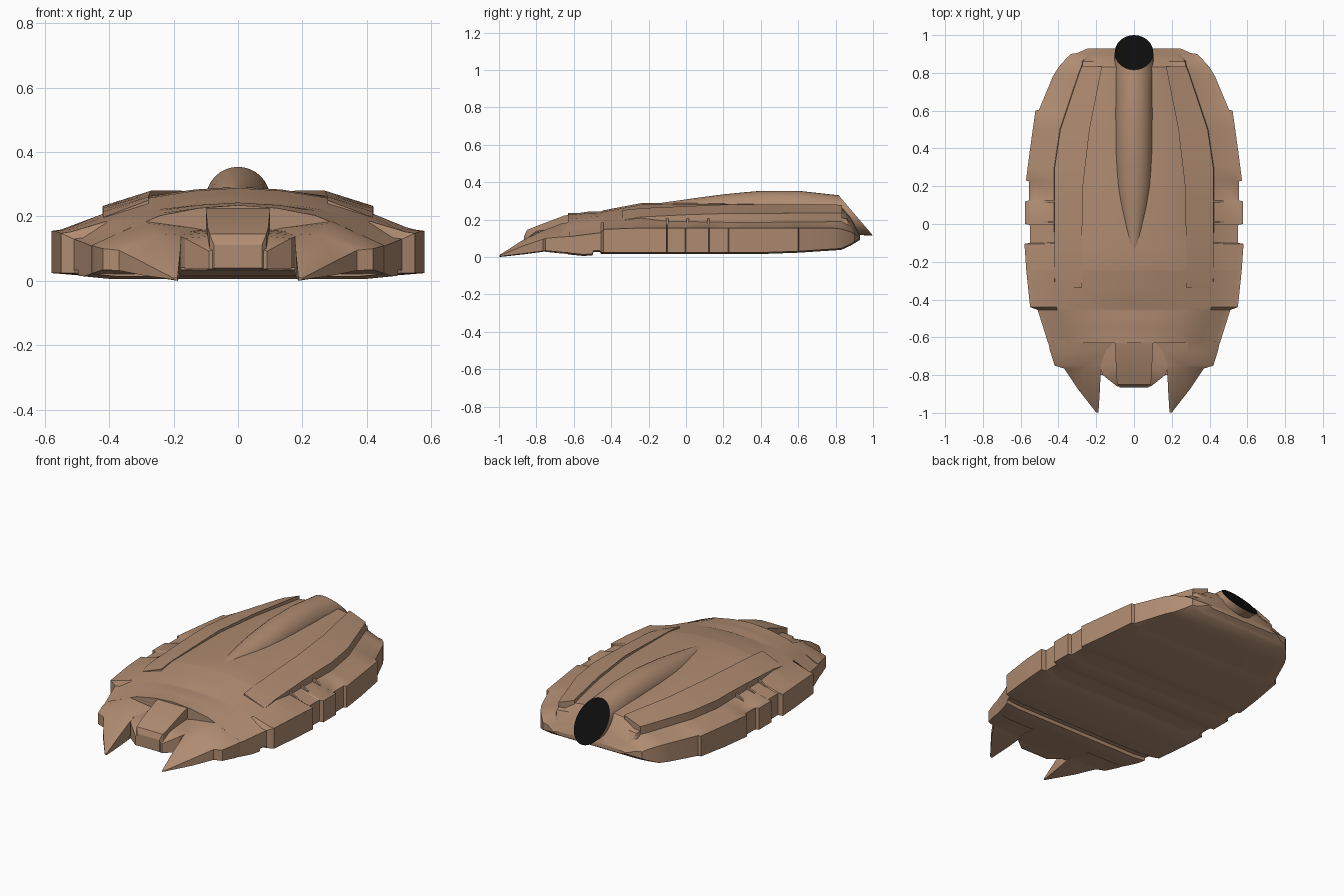
import bpy, bmesh, math

if "Cube" in bpy.data.objects:
    bpy.data.objects.remove(bpy.data.objects["Cube"])


def material(name, rgb):
    m = bpy.data.materials.new(name)
    m.diffuse_color = (*rgb, 1)
    m.use_nodes = True
    m.node_tree.nodes["Principled BSDF"].inputs["Base Color"].default_value = m.diffuse_color
    return m


TAN = material("tan hull", (0.43, 0.26, 0.165))
BLACK = material("black opening", (0.004, 0.004, 0.004))


def lerp(table, y):
    """Piecewise-linear lookup in a list of (y, value)."""
    if y <= table[0][0]:
        return table[0][1]
    for (a, u), (b, v) in zip(table, table[1:]):
        if y <= b:
            return u + (v - u) * (y - a) / (b - a)
    return table[-1][1]


def loft(name, rings, mirror=False, angle=28, black_end=False):
    """Skin a list of equal-length closed rings and cap both ends."""
    bm = bmesh.new()
    vs = [[bm.verts.new(p) for p in r] for r in rings]
    n = len(rings[0])
    for a, b in zip(vs, vs[1:]):
        for i in range(n):
            j = (i + 1) % n
            bm.faces.new((a[i], a[j], b[j], b[i]))
    bm.faces.new(vs[0])
    end = bm.faces.new(vs[-1])
    if black_end:
        end.material_index = 1
    bmesh.ops.recalc_face_normals(bm, faces=bm.faces)
    me = bpy.data.meshes.new(name)
    bm.to_mesh(me)
    bm.free()
    me.materials.append(TAN)
    me.materials.append(BLACK)
    ob = bpy.data.objects.new(name, me)
    bpy.context.collection.objects.link(ob)
    bpy.ops.object.select_all(action='DESELECT')
    ob.select_set(True)
    bpy.context.view_layer.objects.active = ob
    if mirror:
        ob.modifiers.new("mirror", 'MIRROR')
        bpy.ops.object.modifier_apply(modifier="mirror")
    bpy.ops.object.shade_smooth_by_angle(angle=math.radians(angle))
    return ob


# Hull measurements along its length
WIDTH = [(-.63, .455), (-.455, .51), (-.44, .55), (-.25, .57), (-.105, .58),
         (-.1, .55), (-.005, .552), (0, .576), (.12, .576), (.125, .555),
         (.225, .555), (.23, .572), (.4, .55), (.6, .522), (.605, .503),
         (.78, .43), (.83, .40), (.88, .355), (.9, .335), (.905, .30), (.93, .245)]
BOTTOM = [(-.63, .018), (-.55, .01), (-.5, .012), (-.495, .03), (-.46, .03),
          (-.455, .02), (.4, .02), (.6, .027), (.83, .042), (.88, .065), (.93, .095)]
RIM = [(-.63, .108), (-.455, .13), (-.44, .148), (-.25, .155), (.78, .155),
       (.83, .15), (.88, .135), (.93, .105)]
CREST = [(-.63, .235), (-.57, .236), (-.52, .243), (-.455, .243), (-.44, .25),
         (-.24, .288), (0, .292), (.5, .285), (.83, .275), (.88, .215), (.93, .118)]
INNER_X = [(-.63, .24), (-.33, .28), (.2, .27), (.5, .235), (.83, .17), (.93, .14)]
INNER_Z = [(-.63, .203), (-.52, .214), (-.44, .222), (-.24, .257), (.2, .265),
           (.83, .26), (.88, .205), (.93, .115)]
OUTER_X = [(-.63, .35), (-.44, .41), (-.33, .42), (.3, .42), (.5, .39),
           (.83, .28), (.93, .2)]
OUTER_Z = [(-.63, .158), (-.44, .185), (-.24, .208), (-.1, .192), (.3, .185),
           (.83, .19), (.88, .175), (.93, .112)]


def hull_ring(y):
    w, zb, zr = lerp(WIDTH, y), lerp(BOTTOM, y), lerp(RIM, y)
    xi, xo = lerp(INNER_X, y), lerp(OUTER_X, y)
    zi, zo, zc = lerp(INNER_Z, y), lerp(OUTER_Z, y), lerp(CREST, y)
    half = [(w * .83, zb - .004), (w, zb + .004), (w, zr), (w - .03, zr + .004),
            (xo, zo), (xi, zi), (xi * .5, zi + (zc - zi) * .72)]
    ring = [(x, y, z) for x, z in half] + [(0, y, zc)]
    return ring + [(-x, y, z) for x, z in reversed(half)]


stations = sorted({y for t in (WIDTH, BOTTOM, CREST, OUTER_X) for y, _ in t})
loft("hull", [hull_ring(y) for y in stations])

# Raised armour strips on both sides of the back
STRIP_IN = [(-.34, .25), (-.24, .261), (.1, .276), (.2, .28), (.8, .28), (.835, .278)]
STRIP_OUT = [(-.34, .197), (-.24, .214), (.0, .226), (.2, .232), (.835, .236)]


def strip_ring(y):
    xi, xo = lerp(INNER_X, y), lerp(OUTER_X, y)
    zi, zo = lerp(STRIP_IN, y), lerp(STRIP_OUT, y)
    return [(xi, y, zi), (xo, y, zo), (xo + .005, y, .15), (xi, y, .15)]


loft("armour_strip", [strip_ring(y) for y in
                      (-.34, -.24, -.1, 0, .1, .2, .3, .4, .5, .65, .8, .835)], True)

# Front prongs: (y, inner x, outer x, bottom, rim top, ridge x, ridge z, inner top)
PRONGS = [(-.998, .188, .2, 0, .008, .194, .01, .009),
          (-.87, .18, .30, .014, .06, .23, .092, .085),
          (-.765, .176, .37, .028, .095, .25, .142, .138),
          (-.75, .176, .42, .03, .1, .26, .147, .142),
          (-.67, .15, .445, .022, .107, .28, .178, .152),
          (-.62, .10, .455, .018, .11, .29, .186, .16)]
loft("front_prong", [[(a, y, zb), (b, y, zb + .004), (b, y, zr), (rx, y, rz), (a, y, zi)]
                     for y, a, b, zb, zr, rx, rz, zi in PRONGS], True)

# Snout between the prongs
SNOUT = [(-.865, .075, .04, .112), (-.85, .088, .036, .145), (-.8, .094, .035, .165),
         (-.65, .1, .033, .222), (-.6, .1, .03, .228)]
loft("snout", [[(w, y, zb), (w, y, zt), (-w, y, zt), (-w, y, zb)]
               for y, w, zb, zt in SNOUT], angle=20)

# Cheek blocks beside the snout
CHEEK = [(-.86, .07, .09, .10), (-.8, .07, .165, .14), (-.74, .07, .19, .15),
         (-.69, .07, .2, .155), (-.62, .07, .2, .16)]
loft("cheek", [[(a, y, .036), (b, y, .036), (b, y, zt - .008), (a, y, zt)]
               for y, a, b, zt in CHEEK], True)

# Floor joining snout and prongs underneath
loft("chin_floor", [[(w, y, zb), (w, y, .042), (-w, y, .042), (-w, y, zb)]
                    for y, w, zb in ((-.8, .18, .034), (-.7, .2, .022), (-.55, .2, .008))])

# Central tube, ending in a slanted black opening
TUBE = [(-.145, .008, .288), (-.1, .035, .294), (0, .06, .308), (.1, .08, .322),
        (.2, .094, .335), (.3, .097, .345), (.4, .1, .354), (.6, .1, .354),
        (.7, .1, .343), (.8, .104, .332)]
SIDES = 32
rings = [[(r * math.cos(t), y, top - r + r * math.sin(t))
          for t in (2 * math.pi * i / SIDES for i in range(SIDES))] for y, r, top in TUBE]
rings.append([(.102 * math.cos(t), .908 - .092 * math.sin(t), .222 + .108 * math.sin(t))
              for t in (2 * math.pi * i / SIDES for i in range(SIDES))])
loft("tube", rings, black_end=True)

# Rear shoulder blocks flanking the tube
loft("rear_shoulder", [[(a, y, .1), (b, y, .1), (b - .02, y, zt - .02), (a, y, zt)]
                       for y, a, b, zt in ((.8, .09, .30, .24), (.86, .1, .29, .222),
                                           (.9, .105, .26, .165), (.928, .11, .24, .112))], True)

# Small ridges across the flanks
for y in (-.1, .01, .12):
    loft("flank_ridge", [[(.41, v, .17), (.49, v, .16), (.47, v, .182), (.41, v, .212)]
                         for v in (y - .006, y + .006)], True)
